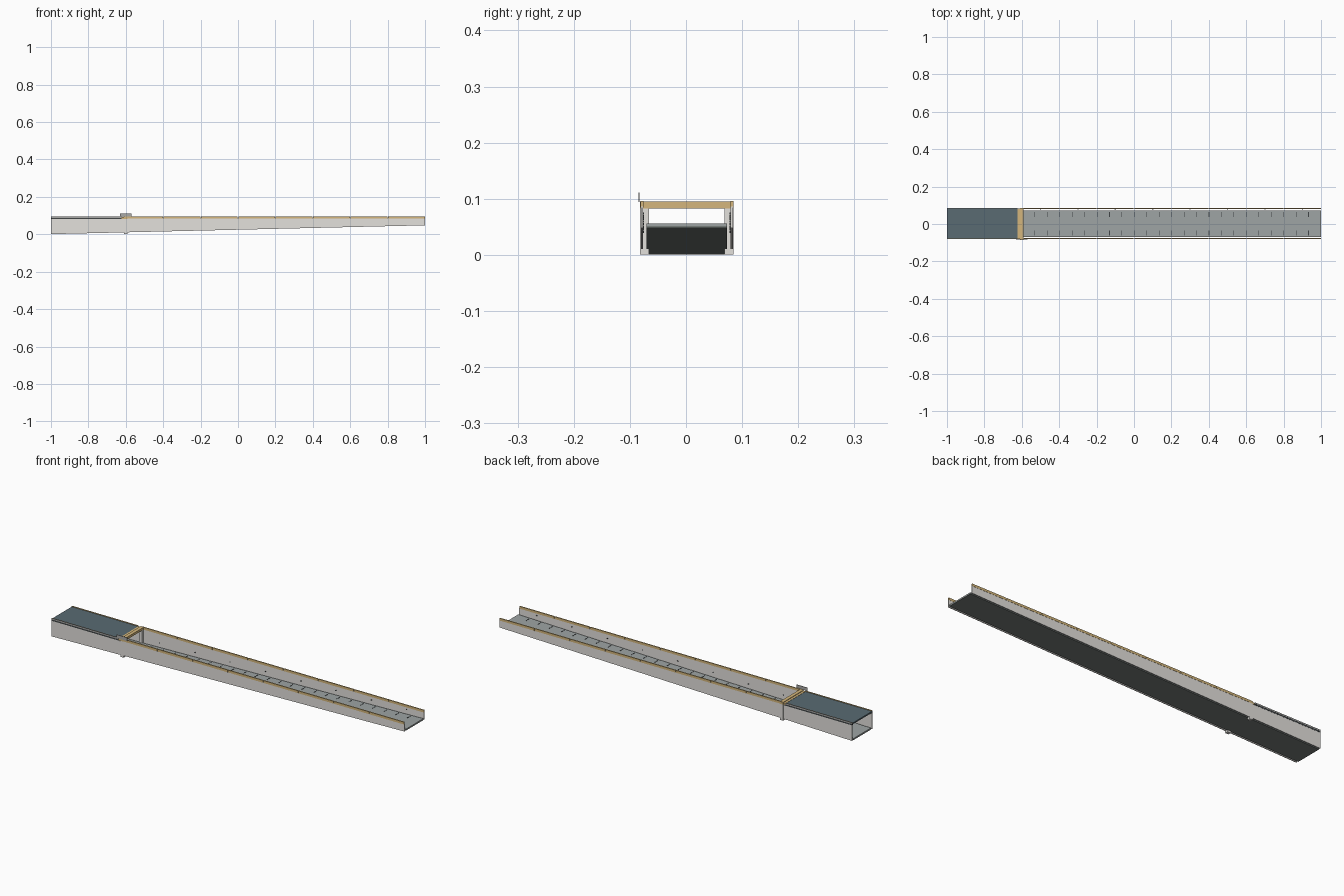
import bpy, bmesh

if "Cube" in bpy.data.objects:
    bpy.data.objects.remove(bpy.data.objects["Cube"])

def material(name, rgb):
    m = bpy.data.materials.new(name)
    m.diffuse_color = (*rgb, 1)
    m.use_nodes = True
    m.node_tree.nodes["Principled BSDF"].inputs["Base Color"].default_value = m.diffuse_color
    return m

CONCRETE = material("light concrete", (0.77, 0.75, 0.72))
ROAD = material("road grey", (0.34, 0.37, 0.37))
UNDER = material("dark underside", (0.18, 0.20, 0.19))
ROOF = material("slate blue", (0.10, 0.145, 0.17))
TAN = material("tan capping", (0.66, 0.47, 0.20))
DARK = material("dark detail", (0.05, 0.056, 0.06))
SIGN = material("sign grey", (0.40, 0.40, 0.39))

X_PORTAL = -0.60
HALF = 0.082
Y_MID = 0.0015      # the sign hangs on the front side, so the road sits slightly back


def grade(x):
    """Height of the underside of the sloping road."""
    return 0.001 + 0.0235 * (x + 1)


def prism(name, mat, x0, x1, y0, y1, z0, z1):
    """Box whose bottom and top may be constants or functions of x."""
    f = lambda z, x: z(x) if callable(z) else z
    bm = bmesh.new()
    rings = []
    for x in (x0, x1):
        b, t = f(z0, x), f(z1, x)
        rings.append([bm.verts.new((x, y + Y_MID, z)) for y, z in
                      ((y0, b), (y1, b), (y1, t), (y0, t))])
    bm.faces.new(rings[0])
    bm.faces.new(rings[1])
    for i in range(4):
        j = (i + 1) % 4
        bm.faces.new((rings[0][i], rings[0][j], rings[1][j], rings[1][i]))
    bmesh.ops.recalc_face_normals(bm, faces=bm.faces)
    me = bpy.data.meshes.new(name)
    bm.to_mesh(me)
    bm.free()
    me.materials.append(mat)
    ob = bpy.data.objects.new(name, me)
    bpy.context.collection.objects.link(ob)
    return ob


def sided(name, mat, x0, x1, inner, outer, z0, z1):
    """The same part on the front and back sides."""
    for label, s in (("front", -1), ("back", 1)):
        y0, y1 = sorted((s * inner, s * outer))
        prism(f"{label}_{name}", mat, x0, x1, y0, y1, z0, z1)


# Sloping road slab with dark underside, narrow gaps beside the walls
road_top = lambda x: grade(x) + 0.008
road_base = lambda x: grade(x) + 0.003
prism("road_surface", ROAD, -1, 1, -0.0715, 0.0715, road_base, road_top)
prism("road_underside", UNDER, -1, 1, -0.0715, 0.0715, grade, road_base)

# Side walls: open ramp and covered section
sided("ramp_wall", CONCRETE, X_PORTAL, 1, 0.078, HALF, grade, 0.086)
sided("tunnel_wall", CONCRETE, -1, X_PORTAL, 0.078, HALF, grade, 0.081)

# Tan capping panels along the ramp, with open joints
for i in range(8):
    x = X_PORTAL + 0.2 * i
    sided(f"capping_{i}", TAN, x + 0.0015, x + 0.1985, 0.0775, 0.083, 0.084, 0.096)

# Roof slab over the covered section, with a raised edge
prism("roof_slab", ROOF, -1, -0.622, -0.0805, 0.0805, 0.084, 0.091)
sided("roof_seam", DARK, -1, -0.622, 0.076, 0.0825, 0.081, 0.088)
sided("roof_edge", SIGN, -1, -0.622, 0.0815, 0.083, 0.088, 0.095)
sided("roof_edge_trim", TAN, -1, -0.622, 0.0802, 0.0815, 0.090, 0.0952)

# Portal frame
sided("portal_column", CONCRETE, -0.61, -0.592, 0.067, 0.0835, 0.001, 0.083)
prism("portal_beam", TAN, -0.610, -0.592, -0.0835, 0.0835, 0.083, 0.095)
prism("portal_ledge", TAN, -0.622, -0.610, -0.082, 0.082, 0.083, 0.092)
prism("portal_sign", SIGN, -0.63, -0.57, -0.0865, -0.0840, 0.094, 0.111)

# Drain slots across both road edges
drain_top = lambda x: road_top(x) + 0.001
for i in range(23):
    x = -0.53 + 0.0665 * i
    sided(f"drain_{i}", DARK, x - 0.0015, x + 0.0015, 0.037, 0.062, road_top, drain_top)

# Small wall fixtures on the inner faces
for i in range(8):
    x = -0.5 + 0.2 * i
    z = road_top(x) + 0.018
    sided(f"fixture_{i}", DARK, x - 0.003, x + 0.003, 0.076, 0.078, z, z + 0.004)
